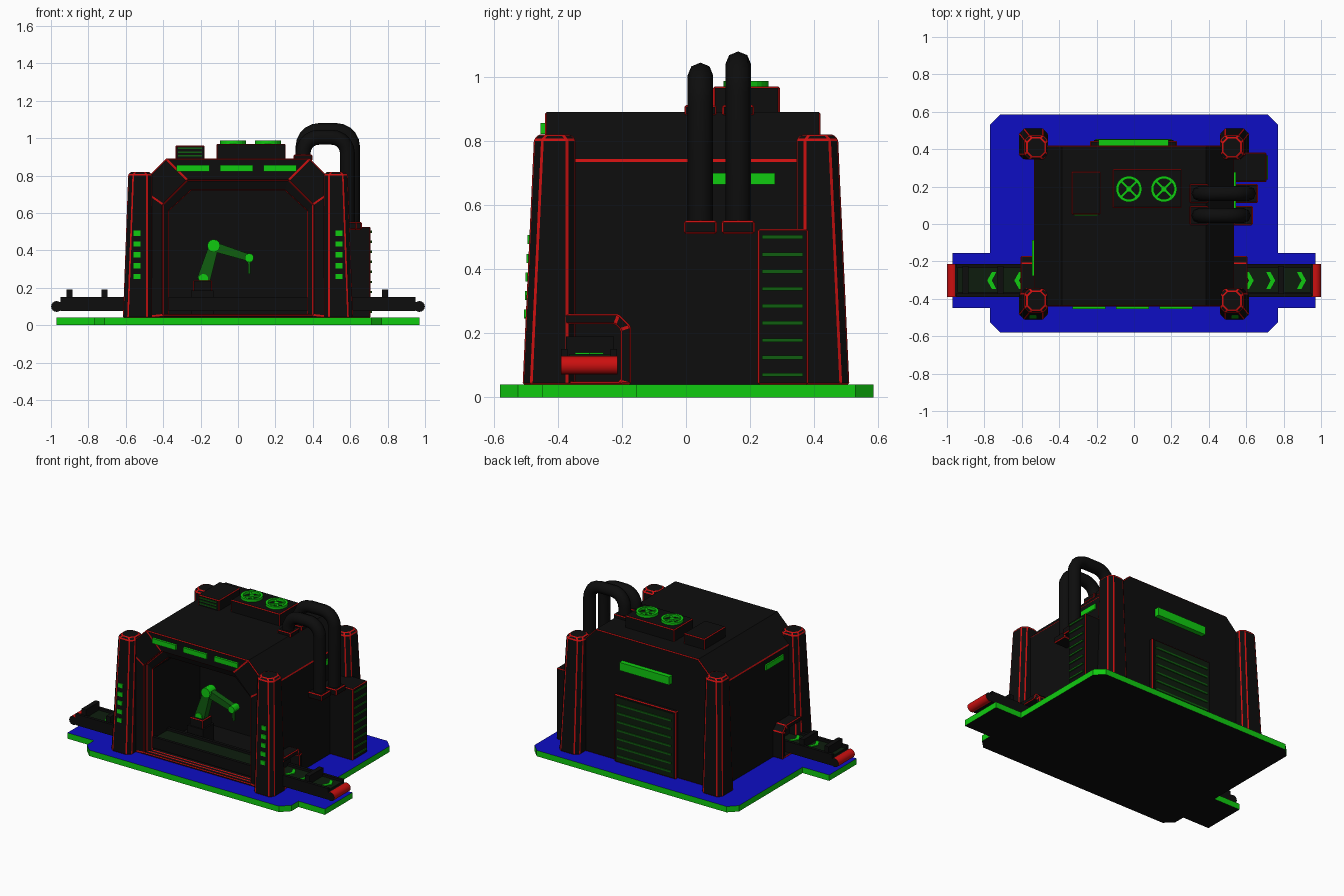
import bpy, bmesh, math
from mathutils import Vector, Matrix

if "Cube" in bpy.data.objects:
    bpy.data.objects.remove(bpy.data.objects["Cube"])


def material(name, r, g, b):
    m = bpy.data.materials.new(name)
    m.diffuse_color = (r, g, b, 1)
    m.use_nodes = True
    m.node_tree.nodes["Principled BSDF"].inputs["Base Color"].default_value = m.diffuse_color
    return m


BLACK = material("black", .004, .004, .004)
RED = material("red", .6, .005, .005)
GREEN = material("green", .005, .6, .005)
BLUE = material("blue", .004, .004, .55)
MID = material("mid_green", .005, .11, .005)
DEEP = material("deep_green", .004, .012, .004)


def finish(bm, name, mats, smooth=False):
    bmesh.ops.recalc_face_normals(bm, faces=bm.faces)
    me = bpy.data.meshes.new(name)
    bm.to_mesh(me)
    bm.free()
    for m in mats:
        me.materials.append(m)
    ob = bpy.data.objects.new(name, me)
    bpy.context.collection.objects.link(ob)
    if smooth:
        bpy.context.view_layer.objects.active = ob
        ob.select_set(True)
        bpy.ops.object.shade_smooth_by_angle()
        ob.select_set(False)
    return ob


def loft(name, loops, mat, edge=0, keep=None, caps=True, smooth=False):
    """Skin equal-length loops; bevel edges in red when edge > 0."""
    bm = bmesh.new()
    rows = [[bm.verts.new(p) for p in lp] for lp in loops]
    n = len(rows[0])
    pairs = list(zip(rows, rows[1:])) + ([] if caps else [(rows[-1], rows[0])])
    for a, b in pairs:
        for i in range(n):
            j = (i + 1) % n
            bm.faces.new((a[i], a[j], b[j], b[i]))
    if caps:
        bm.faces.new(rows[0])
        bm.faces.new(rows[-1])
    bmesh.ops.recalc_face_normals(bm, faces=bm.faces)
    if edge:
        sel = [e for e in bm.edges if keep is None or keep(e.verts[0].co, e.verts[1].co)]
        bmesh.ops.bevel(bm, geom=sel, offset=edge, segments=1, affect='EDGES', material=1)
    return finish(bm, name, [mat, RED], smooth)


def box(name, x, y, z, mat=BLACK, edge=0):
    ring = lambda h: [(x[0], y[0], h), (x[1], y[0], h), (x[1], y[1], h), (x[0], y[1], h)]
    return loft(name, [ring(z[0]), ring(z[1])], mat, edge)


def cylinder(name, center, r, depth, axis, mat, sides=16, cap=None):
    bm = bmesh.new()
    bmesh.ops.create_cone(bm, cap_ends=True, segments=sides, radius1=r, radius2=r, depth=depth)
    for f in bm.faces:
        f.material_index = 1 if cap and abs(f.normal.z) > .9 else 0
    rot = Matrix.Rotation(math.pi / 2, 4, 'X') if axis == 'y' else Matrix()
    bmesh.ops.transform(bm, matrix=Matrix.Translation(center) @ rot, verts=bm.verts)
    return finish(bm, name, [mat, cap or mat], True)


def beam(name, a, b, w0, w1, y, mat):
    """Tapered bar between two points in the xz plane."""
    a, b = Vector(a), Vector(b)
    d = (b - a).normalized()
    n = Vector((-d.y, d.x))
    loop = [a + n * w0, b + n * w1, b - n * w1, a - n * w0]
    loft(name, [[(p.x, yy, p.y) for p in loop] for yy in y], mat)


# Ground slab: blue top, green rim, black underside
half = [(.77, -.45), (.97, -.45), (.97, -.155), (.77, -.155), (.77, .53), (.715, .585)]
outline = [(.715, -.58), (.77, -.525)] + half
outline = outline + [(-x, y) for x, y in reversed(outline)]
slab = loft("ground_slab", [[(x, y, z) for x, y in outline] for z in (0, .04)], GREEN)
slab.data.materials.append(BLUE)
slab.data.materials.append(BLACK)
for p in slab.data.polygons:
    p.material_index = 2 if p.normal.z > .5 else 3 if p.normal.z < -.5 else 0


# Main hall with a stepped front opening, made as one skin
def arch(w, shoulder, chamfer_w, top, bottom, y):
    r = [(w, bottom), (w, shoulder), (chamfer_w, top)]
    return [(x, y, z) for x, z in r] + [(-x, y, z) for x, z in reversed(r)]


def hall_edge(a, b):
    if abs(a.y - b.y) < .01:
        return a.y < -.3 or a.y > .4
    return abs(a.x) > .5 and a.z > .5


loft("main_hall", [
    arch(.535, .74, .385, .89, .04, .42), arch(.535, .74, .385, .89, .04, -.44),
    arch(.40, .645, .27, .775, .055, -.44), arch(.40, .645, .27, .775, .055, -.41),
    arch(.37, .61, .25, .72, .06, -.39), arch(.37, .61, .25, .72, .06, .12)],
    BLACK, .005, hall_edge)


# Tapered corner pillars with chamfered corners and red edges
def pillar_ring(sx, sy, x1, y1, z, inset=0):
    x0, y0, x1, y1, c = .46 + inset, .345 + inset, x1 - inset, y1 - inset, .026
    pts = [(x0 + c, y0), (x1 - c, y0), (x1, y0 + c), (x1, y1 - c),
           (x1 - c, y1), (x0 + c, y1), (x0, y1 - c), (x0, y0 + c)]
    return [(sx * x, sy * y, z) for x, y in pts]


for sx in (-1, 1):
    for sy in (-1, 1):
        loft("corner_pillar", [pillar_ring(sx, sy, .615, .51, .04),
                               pillar_ring(sx, sy, .587, .475, .805),
                               pillar_ring(sx, sy, .587, .475, .82, .014)], BLACK, .005)
    # Signal lights on the front pillars
    for i in range(5):
        z = .492 - i * .058
        y = -.51 + (z - .04) * .046
        box("pillar_light", (sx * .54 - .018, sx * .54 + .018), (y - .006, y + .01),
            (z - .014, z + .014), GREEN)

# Light strips on the hall
for x in (-.24, -.008, .225):
    box("front_light", (x - .088, x + .088), (-.455, -.435), (.822, .856), GREEN)
box("right_light", (.53, .545), (.085, .278), (.664, .70), GREEN)
box("left_light", (-.545, -.53), (-.278, -.085), (.664, .70), GREEN)
box("back_light", (-.19, .185), (.415, .452), (.675, .73), GREEN)

# Back shutter door
box("shutter_frame", (-.235, .23), (.41, .445), (.04, .50), BLACK, .006)
box("shutter_panel", (-.215, .21), (.44, .449), (.05, .485), DEEP)
for i in range(7):
    z = .09 + i * .058
    box("shutter_slat", (-.205, .20), (.445, .455), (z - .006, z + .006), MID)

# Roof fan unit
box("fan_unit", (-.115, .255), (.085, .293), (.88, .97), BLACK, .005)
for cx in (-.027, .16):
    circle = lambda r, z: [(cx + r * math.cos(t * math.pi / 12), .187 + r * math.sin(t * math.pi / 12), z)
                           for t in range(24)]
    loft("fan_ring", [circle(.07, .965), circle(.07, .987), circle(.054, .987), circle(.054, .965)],
         GREEN, caps=False)
    cylinder("fan_hub", (cx, .187, .976), .016, .02, 'z', GREEN, 12)
    for s in (-1, 1):
        d, n = Vector((.043, s * .043)), Vector((-s * .005, .005))
        c = Vector((cx, .187))
        quad = [c + d + n, c - d + n, c - d - n, c + d - n]
        loft("fan_blade", [[(p.x, p.y, z) for p in quad] for z in (.968, .981)], GREEN)

# Small roof vent
box("roof_vent", (-.335, -.178), (.05, .28), (.88, .96), BLACK, .005)
for z in (.905, .925, .945):
    box("roof_vent_slat", (-.32, -.192), (.044, .055), (z - .004, z + .004), MID)


# Bent exhaust pipes with collars
def pipe(y, x0, x1, top, r):
    pts, q = [(x0, y, .88)], .085
    for cx, a0 in ((x0 + q, 180), (x1 - q, 90)):
        for k in range(6):
            t = math.radians(a0 - k * 18)
            pts.append((cx + q * math.cos(t), y, top - q + q * math.sin(t)))
    pts.append((x1, y, .53))
    cu = bpy.data.curves.new("exhaust_pipe", 'CURVE')
    cu.dimensions, cu.bevel_depth, cu.bevel_resolution, cu.use_fill_caps = '3D', r, 2, True
    sp = cu.splines.new('POLY')
    sp.points.add(len(pts) - 1)
    for p, c in zip(sp.points, pts):
        p.co = (*c, 1)
    cu.materials.append(BLACK)
    bpy.context.collection.objects.link(bpy.data.objects.new("exhaust_pipe", cu))
    box("roof_collar", (x0 - .05, x0 + .05), (y - .05, y + .05), (.88, .912), BLACK, .005)
    box("wall_collar", (.53, x1 + .05), (y - .052, y + .052), (.51, .552), BLACK, .006)


pipe(.045, .348, .585, 1.005, .04)
pipe(.163, .348, .612, 1.04, .04)

# Side cabinet with louvres
box("side_cabinet", (.53, .708), (.224, .382), (.04, .526), BLACK, .005)
for i in range(9):
    z = .50 - i * .0537
    box("cabinet_louvre", (.70, .716), (.237, .365), (z - .006, z + .006), MID)

# Conveyor through the hall
box("conveyor_bed", (-.97, .97), (-.385, -.215), (.078, .125))
box("conveyor_belt", (-.945, .945), (-.365, -.235), (.12, .135), DEEP)
for y in (-.39, -.235):
    box("conveyor_rail", (-.95, .95), (y, y + .02), (.075, .15))
for s in (-1, 1):
    cylinder("end_roller", (s * .97, -.302, .10), .029, .176, 'y', RED, 16, BLACK)
for x in (-.90, -.715, .785):
    box("belt_bar", (x - .016, x + .016), (-.375, -.225), (.12, .19))
for x in (-.765, -.62, .62, .735, .90):
    s = math.copysign(1, x)
    tip = [(.02, 0), (-.005, .045), (-.028, .045), (-.005, 0), (-.028, -.045), (-.005, -.045)]
    loft("belt_arrow", [[(x + s * a, -.302 + b, z) for a, b in tip] for z in (.134, .14)], GREEN)

# Conveyor portals on both sides
for s in (-1, 1):
    outer = [(-.40, .04), (-.40, .26), (-.21, .26), (-.172, .222), (-.172, .04)]
    inner = [(-.375, .05), (-.375, .228), (-.222, .228), (-.205, .211), (-.205, .05)]
    ring = lambda pts, x: [(s * x, y, z) for y, z in pts]
    loft("conveyor_portal", [ring(outer, .53), ring(outer, .607), ring(inner, .607), ring(inner, .538)],
         BLACK, .005, lambda a, b: abs(a.x) > .6 or abs(b.x) > .6)

# Robot arm inside the hall
box("arm_pedestal", (-.25, -.13), (-.19, -.07), (.05, .185))
box("arm_base", (-.24, -.14), (-.18, -.08), (.18, .24), BLACK, .005)
beam("lower_arm", (-.185, .24), (-.13, .42), .036, .026, (-.155, -.105), MID)
beam("upper_arm", (-.13, .42), (.06, .36), .026, .019, (-.15, -.11), MID)
beam("arm_tool", (.06, .36), (.06, .275), .009, .006, (-.138, -.122), MID)
cylinder("elbow_joint", (-.13, -.13, .425), .034, .07, 'y', GREEN, 12)
cylinder("wrist_joint", (.06, -.13, .36), .024, .06, 'y', GREEN, 12)
cylinder("shoulder_joint", (-.185, -.13, .248), .026, .064, 'y', GREEN, 12)
